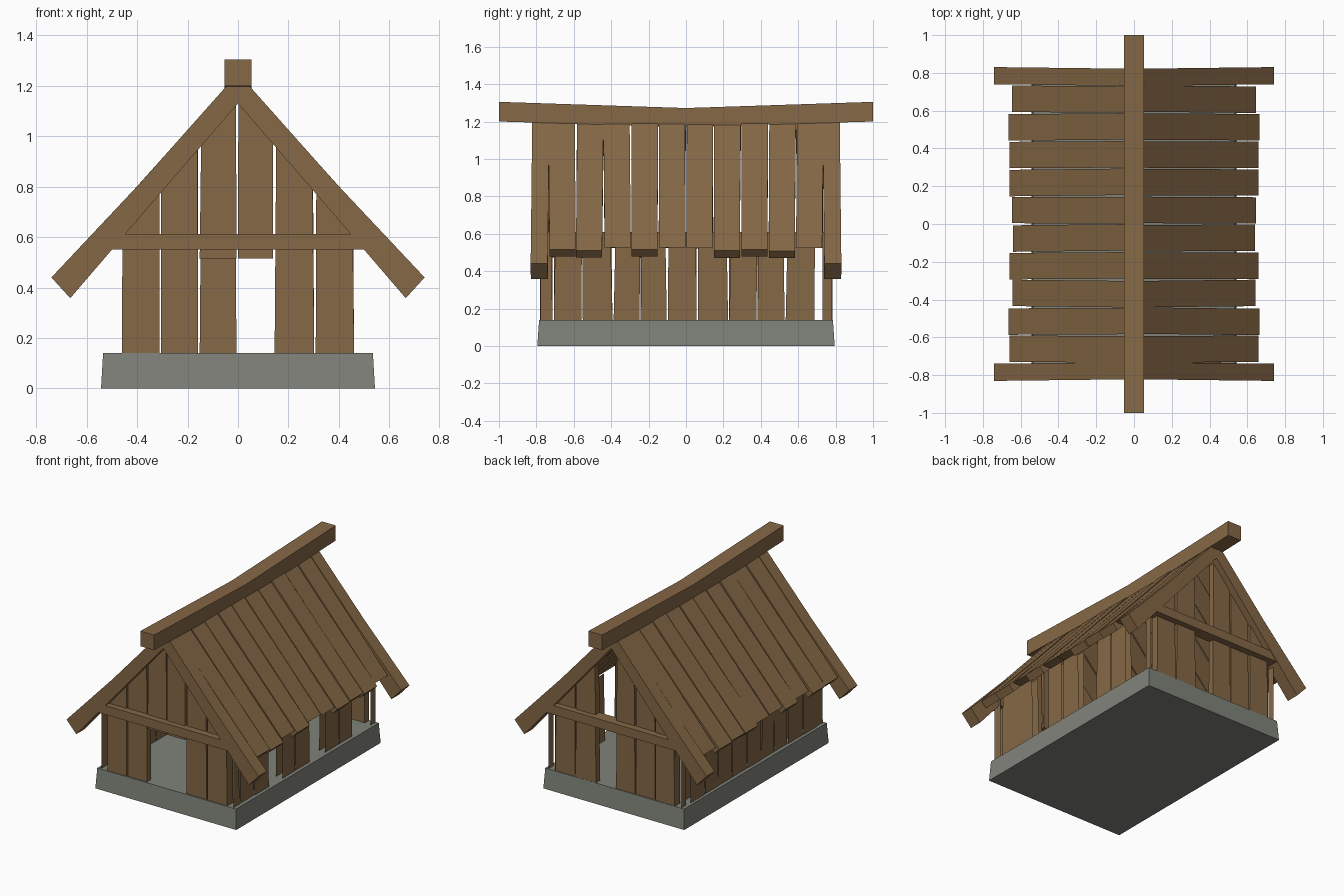
import bpy, bmesh, random

random.seed(4)
cube = bpy.data.objects.get("Cube")
if cube:
    bpy.data.objects.remove(cube, do_unlink=True)


def material(name, rgb):
    m = bpy.data.materials.new(name)
    m.use_nodes = True
    m.diffuse_color = (*rgb, 1)
    m.node_tree.nodes["Principled BSDF"].inputs["Base Color"].default_value = (*rgb, 1)
    return m


wood = material("brown_wood", (0.235, 0.138, 0.06))
stone = material("grey_stone", (0.215, 0.226, 0.195))


def prism(name, profile, axis, lo, hi, mat=wood, edges=True, adjust=None):
    """Extrude a 2D profile along x or y; edges=False leaves only the two broad faces."""
    bm = bmesh.new()
    rings = []
    for d in (lo, hi):
        rings.append([bm.verts.new((d, a, z) if axis == "x" else (a, d, z))
                      for a, z in profile])
    bm.faces.new(rings[0])
    bm.faces.new(rings[1][::-1])
    if edges:
        n = len(profile)
        for i in range(n):
            j = (i + 1) % n
            bm.faces.new((rings[0][j], rings[0][i], rings[1][i], rings[1][j]))
        bmesh.ops.recalc_face_normals(bm, faces=bm.faces)
    else:
        for f, side in zip(list(bm.faces), (lo, hi)):
            f.normal_update()
            outward = side - (lo + hi) / 2
            if f.normal.x * outward < 0:
                f.normal_flip()
    if adjust:
        for v in bm.verts:
            adjust(v.co)
    mesh = bpy.data.meshes.new(name)
    bm.to_mesh(mesh)
    bm.free()
    mesh.materials.append(mat)
    obj = bpy.data.objects.new(name, mesh)
    bpy.context.collection.objects.link(obj)
    return obj


def rect(a0, a1, z0, z1):
    return [(a0, z0), (a1, z0), (a1, z1), (a0, z1)]


def wobble(s=0.006):
    return random.uniform(-s, s)


FLOOR = 0.14

# Stone foundation, slightly narrower at the top
def taper_base(co):
    if co.z > 0.07:
        co.x *= 0.985
        co.y *= 0.988

prism("foundation", rect(-0.543, 0.543, 0, FLOOR), "y", -0.795, 0.795, stone, adjust=taper_base)

# Ridge beam with a sagging middle
prism("ridge_beam", [(-1, 1.2), (0, 1.17), (1, 1.2), (1, 1.305), (0, 1.272), (-1, 1.305)],
      "x", -0.053, 0.053)


# Gable walls: upright planks cut to the roof line
def roof_under(x):
    return 1.16 - 1.1 * abs(x)

gable_edges = [-0.463, -0.308, -0.155, -0.003, 0.142, 0.305, 0.463]
for label, y0, y1 in (("front", -0.78, -0.735), ("back", 0.735, 0.78)):
    for i in range(6):
        if label == "back" and i == 3:
            continue                      # open slot in the back wall
        a, b = gable_edges[i] + 0.003, gable_edges[i + 1] - 0.003
        z0 = 0.515 if label == "front" and i in (2, 3) else FLOOR
        ta, tb = a + random.uniform(0, 0.008), b - random.uniform(0, 0.008)
        prism(f"{label}_wall_plank_{i + 1}",
              [(a, z0), (b, z0), (tb, roof_under(tb)), (ta, roof_under(ta))],
              "y", y0 + wobble(), y1 + wobble())

# Side walls: two-skinned planks, with some missing on the left
side_edges = [-0.78, -0.71, -0.555, -0.39, -0.245, -0.1, 0.06, 0.228, 0.38, 0.53, 0.69]
for label, s in (("left", 1), ("right", -1)):
    for i in range(10):
        if label == "left" and i in (3, 6, 9):
            continue                      # missing planks
        a, b = side_edges[i] + 0.003, side_edges[i + 1] - 0.003
        lean = wobble(0.008)
        prism(f"{label}_wall_plank_{i + 1}",
              [(a, FLOOR), (b, FLOOR), (b + lean - 0.004, 0.61), (a + lean + 0.004, 0.61)],
              "x", s * 0.463, s * (0.512 + wobble(0.004)), edges=False)
    prism(f"{label}_back_corner_plank", rect(0.73, 0.78, FLOOR, 0.61),
          "x", s * 0.463, s * 0.512, edges=False)

# Roof boards: uneven lengths, the short ones cut level at the eaves
board_ends = [0.66, 0.665, 0.642, 0.66, 0.64, 0.645, 0.66, 0.66, 0.665, 0.645]
STEP = 0.147
for label, s in (("left", 1), ("right", -1)):
    for i, end in enumerate(board_ends):
        short = end < 0.65
        z_end = 0.525 if short else 0.512
        inner = (end - 0.065, z_end) if short else (end - 0.037, z_end - 0.038)
        profile = [(0.02, 1.222), (0.38, 0.82), (end, z_end), inner,
                   (0.342, 0.782), (0, 1.155)]
        lean = wobble(0.012)

        def slant(co, lean=lean):
            co.y += lean * (abs(co.x) - 0.35)

        y0 = -0.735 + i * STEP
        lift = wobble(0.004)
        prism(f"{label}_roof_board_{i + 1}", [(s * x, z + lift) for x, z in profile],
              "y", y0 + 0.003, y0 + STEP - 0.004, adjust=slant)

# Heavy gable rafters and cross beams at both ends
rafter = [(0, 1.25), (0.39, 0.812), (0.74, 0.44), (0.665, 0.358), (0.335, 0.742), (0, 1.13)]
for label, e in (("front", -1), ("back", 1)):
    for side, s in (("left", 1), ("right", -1)):
        def splay(co, e=e):
            co.y += e * 0.012 * (abs(co.x) - 0.35)

        prism(f"{label}_{side}_rafter", [(s * x, z) for x, z in rafter],
              "y", e * 0.735, e * 0.826, adjust=splay)
    prism(f"{label}_cross_beam", [(-0.5, 0.55), (0.5, 0.55), (0.46, 0.613), (-0.46, 0.613)],
          "y", e * 0.74, e * 0.823)
